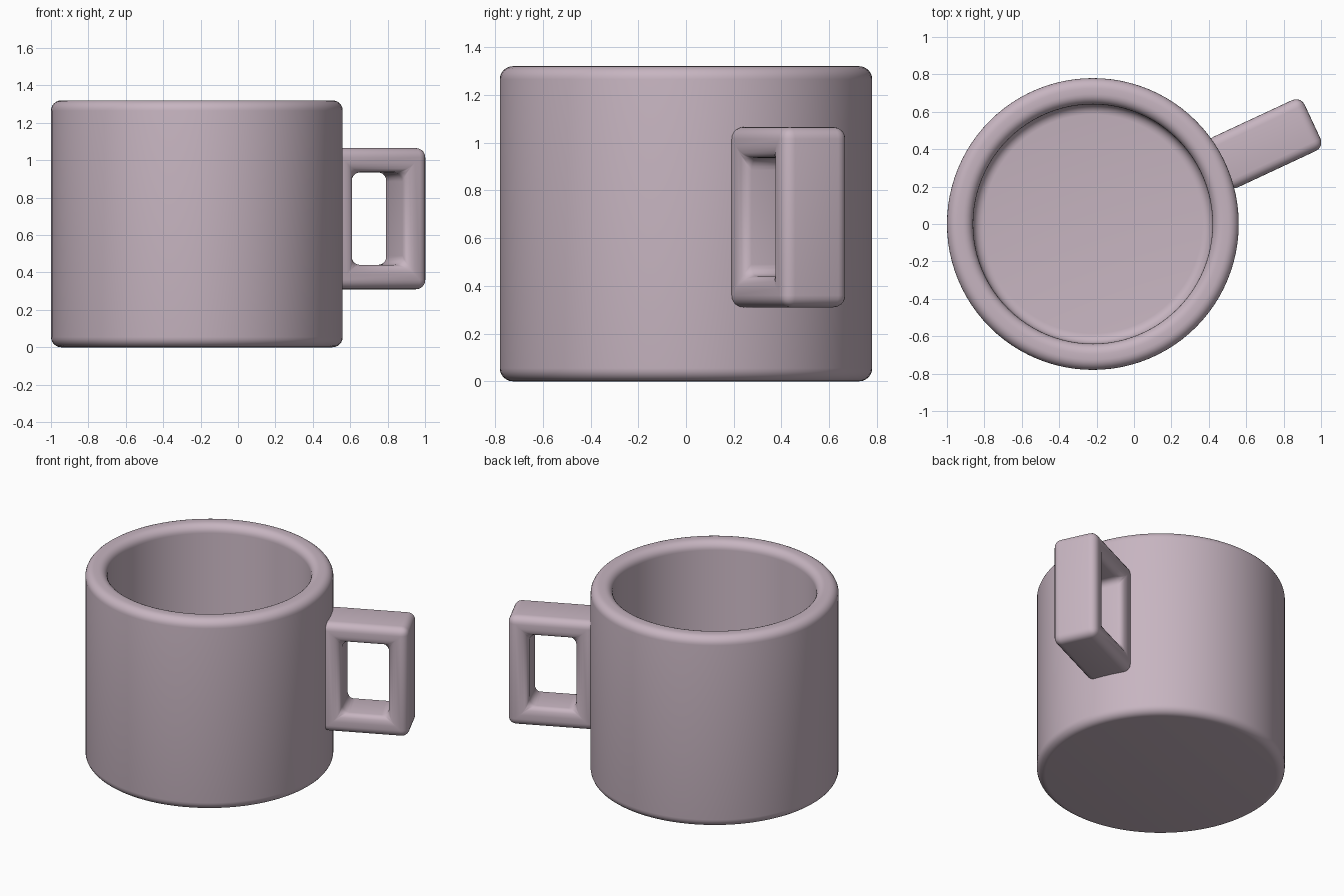
import bpy, bmesh, math
from mathutils import Matrix

if "Cube" in bpy.data.objects:
    bpy.data.objects.remove(bpy.data.objects["Cube"])

CX = -0.22                      # cup axis
ANGLE = math.radians(25)        # direction of the handle

mat = bpy.data.materials.new("dusty_mauve")
mat.diffuse_color = (0.57, 0.46, 0.53, 1)
mat.use_nodes = True
mat.node_tree.nodes["Principled BSDF"].inputs["Base Color"].default_value = mat.diffuse_color


def make_object(name, bm):
    bmesh.ops.recalc_face_normals(bm, faces=bm.faces)
    me = bpy.data.meshes.new(name)
    bm.to_mesh(me)
    bm.free()
    ob = bpy.data.objects.new(name, me)
    bpy.context.collection.objects.link(ob)
    me.materials.append(mat)
    bpy.ops.object.select_all(action='DESELECT')
    ob.select_set(True)
    bpy.context.view_layer.objects.active = ob
    bpy.ops.object.shade_smooth_by_angle(angle=math.radians(35))
    return ob


def arc(cx, cz, r, start, end, n=6):
    return [(cx + r * math.cos(math.radians(start + (end - start) * i / n)),
             cz + r * math.sin(math.radians(start + (end - start) * i / n)))
            for i in range(n + 1)]


# Cup: lathed profile with rounded foot, rim and inner floor
R, RI, H, FLOOR, B = 0.78, 0.64, 1.32, 0.14, 0.055
profile = ([(0, 0)] + arc(R - B, B, B, -90, 0) + arc(R - B, H - B, B, 0, 90)
           + arc(RI + B, H - B, B, 90, 180)
           + arc(RI - B, FLOOR + B, B, 0, -90) + [(0, FLOOR)])
bm = bmesh.new()
verts = [bm.verts.new((r, 0, z)) for r, z in profile]
edges = [bm.edges.new(p) for p in zip(verts, verts[1:])]
bmesh.ops.spin(bm, geom=verts + edges, cent=(0, 0, 0), axis=(0, 0, 1),
               angle=math.tau, steps=96, use_merge=True)
bmesh.ops.remove_doubles(bm, verts=bm.verts, dist=1e-5)
bmesh.ops.translate(bm, verts=bm.verts, vec=(CX, 0, 0))
make_object("cup", bm)

# Handle: closed rectangular frame with rounded edges, partly sunk in the cup
U0, U1, Z0, Z1, T, W = 0.735, 1.296, 0.31, 1.065, 0.13, 0.15
bm = bmesh.new()
rings = []
for v in (-W, W):
    for t in (0, T):
        rings.append([bm.verts.new((u, v, z)) for u, z in (
            (U0 + t, Z0 + t), (U1 - t, Z0 + t), (U1 - t, Z1 - t), (U0 + t, Z1 - t))])
for a, b in ((0, 1), (1, 3), (3, 2), (2, 0)):
    for i in range(4):
        j = (i + 1) % 4
        bm.faces.new((rings[a][i], rings[a][j], rings[b][j], rings[b][i]))
bmesh.ops.recalc_face_normals(bm, faces=bm.faces)
sharp = [e for e in bm.edges if e.calc_face_angle(0) > 0.5]
bmesh.ops.bevel(bm, geom=sharp, offset=0.05, segments=5, profile=0.5,
                affect='EDGES', clamp_overlap=True)
bm.transform(Matrix.Translation((CX, 0, 0)) @ Matrix.Rotation(ANGLE, 4, 'Z'))
make_object("handle", bm)
